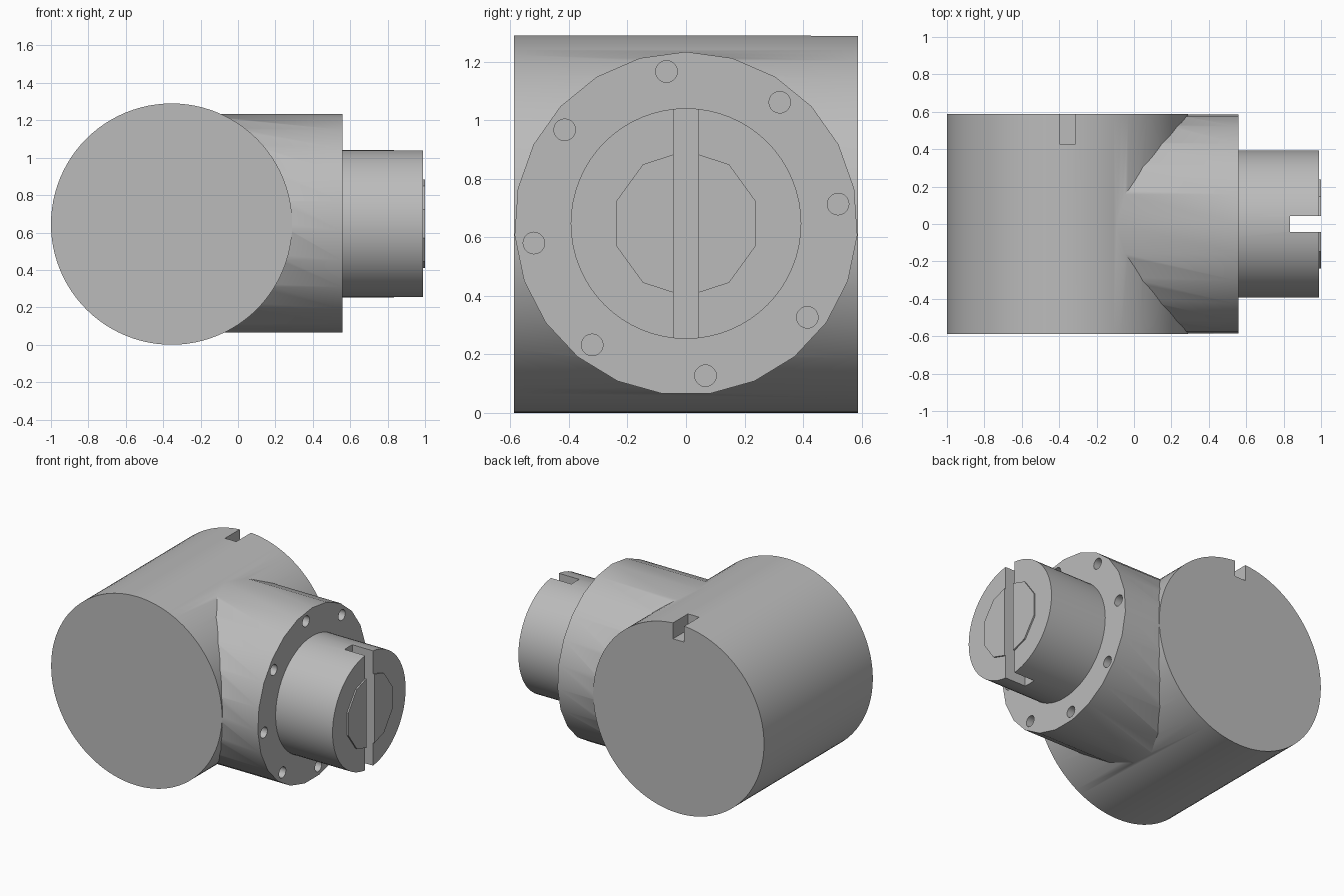
import bpy
import math
from mathutils import Matrix

cube = bpy.data.objects.get("Cube")
if cube:
    bpy.data.objects.remove(cube, do_unlink=True)

# Single plain grey finish
grey = bpy.data.materials.new("machined grey")
grey.use_nodes = True
colour = (0.5, 0.5, 0.5, 1)
grey.diffuse_color = colour
grey.node_tree.nodes["Principled BSDF"].inputs["Base Color"].default_value = colour

MID = 0.647      # height of the shaft axis
BODY_X = -0.355  # centre of the main drum
BODY_R = 0.645
HALF = 0.587


def finish(obj, name):
    obj.name = name
    obj.data.materials.append(grey)
    return obj


def x_cylinder(name, radius, x0, x1, sides, y=0, z=MID):
    """Cylinder along x with its first vertex at the top."""
    bpy.ops.mesh.primitive_cylinder_add(vertices=sides, radius=radius, depth=x1 - x0)
    obj = bpy.context.object
    obj.data.transform(Matrix.Rotation(math.pi / 2, 4, 'Z') @ Matrix.Rotation(math.pi / 2, 4, 'X'))
    obj.location = ((x0 + x1) / 2, y, z)
    return finish(obj, name)


def block(name, size, location):
    bpy.ops.mesh.primitive_cube_add(size=1, location=location)
    obj = bpy.context.object
    obj.data.transform(Matrix.Diagonal((*size, 1)))
    return finish(obj, name)


def boolean(target, tool, operation='DIFFERENCE'):
    mod = target.modifiers.new(operation.lower(), 'BOOLEAN')
    mod.operation = operation
    mod.solver = 'EXACT'
    mod.object = tool
    bpy.context.view_layer.objects.active = target
    bpy.ops.object.modifier_apply(modifier=mod.name)
    bpy.data.objects.remove(tool, do_unlink=True)


# Main drum lying along y
bpy.ops.mesh.primitive_cylinder_add(vertices=96, radius=BODY_R, depth=2 * HALF)
body = finish(bpy.context.object, "main_drum")
body.data.transform(Matrix.Rotation(math.pi / 2, 4, 'X'))
body.location = (BODY_X, 0, BODY_R)

# Side collar with a ring of bolt holes, joined to the drum
collar = x_cylinder("collar", HALF, BODY_X, 0.56, 23)
for i in range(8):
    a = math.radians(7.3 + 45 * i)
    hole = x_cylinder("bolt_hole_cutter", 0.037, 0.46, 0.6, 20,
                      0.524 * math.cos(a), MID + 0.524 * math.sin(a))
    boolean(collar, hole)
boolean(body, collar, 'UNION')

# Keyway notch at the back of the drum top
boolean(body, block("notch_cutter", (0.085, 0.32, 0.22), (BODY_X, HALF, 2 * BODY_R)))

# Shaft with raised ten-sided boss, slotted across the end
shaft = x_cylinder("shaft", 0.394, 0.5, 0.99, 64)
boss = x_cylinder("end_boss", 0.25, 0.95, 1.0, 10)
for part in (shaft, boss):
    boolean(part, block("slot_cutter", (0.33, 0.084, 1.2), (1.0, 0, MID)))

# Smooth round sides, crisp edges
for part in (body, shaft, boss):
    bpy.ops.object.select_all(action='DESELECT')
    part.select_set(True)
    bpy.context.view_layer.objects.active = part
    bpy.ops.object.shade_smooth_by_angle(angle=math.radians(30))
